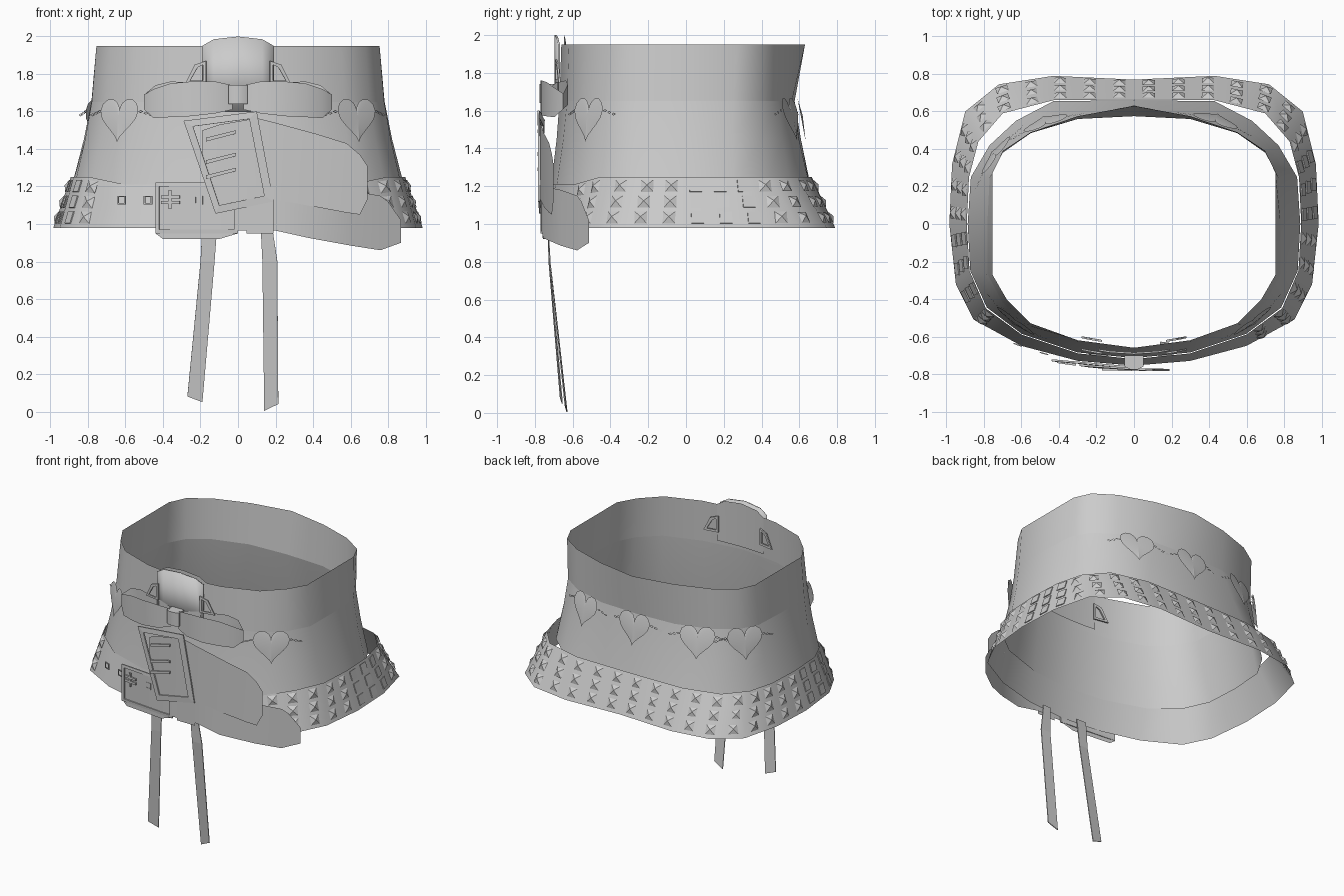
import bpy, math
from mathutils import Vector

if "Cube" in bpy.data.objects:
    bpy.data.objects.remove(bpy.data.objects["Cube"])

GREY = bpy.data.materials.new("grey_leather")
GREY.diffuse_color = (0.6, 0.6, 0.6, 1)
GREY.use_nodes = True
GREY.node_tree.nodes["Principled BSDF"].inputs["Base Color"].default_value = GREY.diffuse_color


def make(name, verts, faces, smooth=None, thick=0):
    me = bpy.data.meshes.new(name)
    me.from_pydata([tuple(v) for v in verts], [], faces)
    me.materials.append(GREY)
    ob = bpy.data.objects.new(name, me)
    bpy.context.collection.objects.link(ob)
    bpy.context.view_layer.objects.active = ob
    ob.select_set(True)
    if smooth:
        bpy.ops.object.shade_smooth_by_angle(angle=math.radians(smooth))
    if thick:
        m = ob.modifiers.new("thickness", 'SOLIDIFY')
        m.thickness, m.offset = thick, 0
    ob.select_set(False)
    return ob


def loop(half, z):
    """Mirror half an outline (back centre to front centre) into a closed loop."""
    pts = [Vector((x, y, z)) for x, y in half]
    return pts + [Vector((-p.x, p.y, z)) for p in pts[-2:0:-1]]


def loft(name, rings, smooth):
    n = len(rings[0])
    faces = [(r * n + i, r * n + n + i, r * n + n + (i + 1) % n, r * n + (i + 1) % n)
             for r in range(len(rings) - 1) for i in range(n)]
    return make(name, [p for r in rings for p in r], faces, smooth)


def on_loop(ring, t):
    n = len(ring)
    i = math.floor(t)
    return ring[i % n].lerp(ring[(i + 1) % n], t - i)


def frame(lo, hi, t, v, d=0.5):
    """Point, side tangent, up tangent and outward normal on a lofted band."""
    def at(s): return on_loop(lo, s).lerp(on_loop(hi, s), v)
    u = (at(t + d) - at(t - d)).normalized()
    w = (on_loop(hi, t) - on_loop(lo, t)).normalized()
    n = u.cross(w).normalized()
    p = at(t)
    if n.dot(Vector((p.x, p.y, 0))) < 0:
        n = -n
    return p, u, n.cross(u) if n.cross(u).z > 0 else u.cross(n), n


# Outlines of the waist piece and of the flared belt
top = loop([(0, .63), (.3, .575), (.55, .49), (.70, .39), (.755, .27), (.755, 0),
            (.755, -.27), (.68, -.40), (.55, -.53), (.3, -.62), (0, -.66)], 1.95)
mid = loop([(0, .575), (.3, .56), (.55, .485), (.70, .38), (.77, .25), (.782, 0),
            (.78, -.27), (.70, -.42), (.57, -.54), (.3, -.63), (0, -.67)], 1.65)
low = loop([(0, .66), (.43, .655), (.63, .55), (.77, .42), (.87, .25), (.887, 0),
            (.873, -.25), (.785, -.445), (.6, -.585), (.3, -.685), (0, -.715)], 1.2)
belt_top = loop([(0, .665), (.43, .66), (.70, .59), (.83, .44), (.88, .25), (.892, 0),
                 (.877, -.25), (.79, -.45), (.6, -.59), (.3, -.69), (0, -.72)], 1.25)
belt_low = loop([(0, .77), (.43, .79), (.72, .745), (.90, .60), (.97, .32), (.985, 0),
                 (.95, -.32), (.855, -.51), (.6, -.65), (.3, -.73), (0, -.755)], .98)
for p in belt_top:                      # belt dips at the front
    if p.y < -.5:
        p.z -= .04
loft("waist_band", [top, mid], 50)
loft("waist_skirt", [mid, [a.lerp(b, .45) - Vector((a.x, a.y, 0)) * .008 for a, b in zip(mid, low)], low], 50)
loft("studded_belt", [belt_low, belt_top], 50)

# Pyramid studs and flat square studs, spaced evenly round the belt
pv, pf, sv, sf = [], [], [], []
n = len(belt_low)
lens = [(belt_low[(i + 1) % n] - belt_low[i]).length for i in range(n)]
count = 38
for c in range(count):
    d, i = sum(lens) * (c + .5) / count, 0
    while d > lens[i]:
        d -= lens[i]
        i += 1
    t = i + d / lens[i]
    x, y = on_loop(belt_low, t).xy
    if y < -.3 and -.82 < x < .55:
        continue
    for r in range(3):
        p, u, w, nn = frame(belt_low, belt_top, t, .2 + .31 * r, .15)
        h = .033
        base = [p + nn * .003 + u * a * h + w * b * h for a, b in ((-1, -1), (1, -1), (1, 1), (-1, 1))]
        if c % 9 in (0, 7, 8) and y < .7:
            k = len(sv)
            sv += base
            sf.append((k, k + 1, k + 2, k + 3))
        else:
            k = len(pv)
            pv += base + [p + nn * .02]
            pf += [(k + j, k + (j + 1) % 4, k + 4) for j in range(4)]
make("pyramid_studs", pv, pf)
make("square_studs", sv, sf, thick=.006)

# Thin hearts with short runs of chain on each side
for t in (1.45, 0, 18.4, 16.8, 7.65, 12.35):
    p, u, w, nn = frame(low, mid, t, .82)
    p = p + nn * .018
    ring = []
    for k in range(24):
        a = k * math.tau / 24
        hx = math.sin(a) ** 3
        hz = (13 * math.cos(a) - 5 * math.cos(2 * a) - 2 * math.cos(3 * a) - math.cos(4 * a)) / 16
        ring.append(p + u * hx * .125 + w * hz * .13)
    make("heart", ring + [p + nn * .01], [(k, (k + 1) % 24, 24) for k in range(24)], 40)
    for s in (-1, 1):
        for k in range(3):
            q = p + u * s * (.135 + k * .03) + w * (.03 - k * .008) - nn * (.008 + .008 * k)
            pts = [q + u * a * m + w * b * m for m in (1, .55)
                   for a, b in ((.018, 0), (0, .008), (-.018, 0), (0, -.008))]
            make("chain_link", pts, [(j, (j + 1) % 4, 4 + (j + 1) % 4, 4 + j) for j in range(4)])


def strip(name, pairs, y, smooth=30, thick=0):
    """Strap from (x, top z, bottom z) stations on a curved front."""
    v = []
    for x, a, b in pairs:
        v += [(x, y(x), a), (x, y(x), b)]
    return make(name, v, [(2 * i, 2 * i + 1, 2 * i + 3, 2 * i + 2) for i in range(len(pairs) - 1)], smooth, thick)


def outline(name, outer, inner, y, thick=.01):
    """Flat ring such as a buckle frame, from matching outlines."""
    k = len(outer)
    return make(name, [(x, y(x), z) for x, z in outer + inner],
                [(i, (i + 1) % k, k + (i + 1) % k, k + i) for i in range(k)], None, thick)


def rect(x0, x1, z0, z1):
    return [(x0, z0), (x1, z0), (x1, z1), (x0, z1)]


# Lower belt: flap behind its buckle, loose tip, keeper and holes
def front(x): return -.76 + .2 * x * x
strip("belt_flap", [(-.44, 1.2, .95), (-.4, 1.21, .92), (-.1, 1.22, .92), (0, 1.22, .95)], front)
strip("belt_tip", [(0, 1.22, .965), (.2, 1.22, .965), (.38, 1.2, .925), (.6, 1.18, .885),
                   (.76, 1.15, .86), (.80, 1.12, .875), (.87, 1.02, .9)],
      lambda x: -.77 + .1 * x * x + (.40 * max(0, x - .42)))
strip("belt_keeper", [(.045, 1.2, .95), (.19, 1.2, .95)], lambda x: -.775)
outline("belt_buckle", rect(-.44, 0, .95, 1.22), rect(-.42, -.02, .97, 1.2), lambda x: front(x) - .005)
for z in (1.115, 1.145):
    strip("belt_prong", [(-.41, z + .008, z - .008), (-.31, z + .008, z - .008)], lambda x: front(x) - .01, None, .01)
strip("prong_bar", [(-.37, 1.18, 1.08), (-.355, 1.18, 1.08)], lambda x: front(x) - .01, None, .01)
for x in (-.62, -.48, -.21):
    outline("eyelet", rect(x - .022, x + .022, 1.105, 1.15), rect(x - .015, x + .015, 1.112, 1.143),
            lambda a: -.76 + .3 * a * a, .006)

# Wide slanted strap with its own buckle frame and prongs
strip("wide_strap", [(-.19, 1.50, 1.30), (-.1, 1.53, 1.09), (.1, 1.565, 1.12), (.2, 1.54, 1.13),
                     (.42, 1.48, 1.09), (.58, 1.43, 1.06), (.65, 1.37, 1.05), (.69, 1.31, 1.13)],
      lambda x: -.775 + .2 * (x - .08) ** 2)
outline("wide_buckle", [(-.29, 1.55), (-.12, 1.055), (.19, 1.12), (.1, 1.60)],
        [(-.24, 1.52), (-.1, 1.10), (.14, 1.15), (.06, 1.56)], lambda x: -.78 + .2 * (x - .08) ** 2)
for z in (1.46, 1.34, 1.26):
    make("wide_prong", [(-.17, -.775, z - .02), (-.17, -.775, z), (-.01, -.78, z + .04), (-.01, -.78, z + .022)],
         [(0, 1, 2, 3)], None, .01)

# Upper tab folded over the waist edge, with small buckle arms
tab = [(-.19, 1.95, 1.6), (-.13, 1.985, 1.6), (0, 2, 1.6), (.13, 1.985, 1.6), (.19, 1.95, 1.6)]
strip("upper_tab", tab, lambda x: -.69 + .5 * x * x, 30, .01)
strip("inner_tab", [(x, a, 1.68) for x, a, b in tab], lambda x: -.645 + .3 * x * x, 30)
for s in (-1, 1):
    for y0 in (-.70, -.635):
        outline("tab_buckle", [(s * a, b) for a, b in ((.17, 1.75), (.17, 1.87), (.23, 1.85), (.28, 1.75))],
                [(s * a, b) for a, b in ((.185, 1.765), (.185, 1.85), (.215, 1.835), (.255, 1.765))],
                lambda x: y0 + .4 * x * x)
    # Bow loop: front ribbon bulges out, ends curl back to the waist
    path = [(.03, -.74, 1.61, 1.74), (.12, -.77, 1.59, 1.76), (.25, -.765, 1.575, 1.76), (.36, -.735, 1.57, 1.75),
            (.45, -.695, 1.565, 1.72), (.5, -.65, 1.61, 1.69), (.44, -.625, 1.63, 1.74), (.36, -.635, 1.65, 1.76),
            (.15, -.685, 1.65, 1.75), (.03, -.71, 1.63, 1.73)]
    v = [q for x, y, a, b in path for q in ((s * x, y, a), (s * x, y, b))]
    make("bow_loop", v, [(2 * i, 2 * i + 2, 2 * i + 3, 2 * i + 1) for i in range(len(path) - 1)], 50)
v = [(x, y, z) for z in (1.64, 1.74) for x, y in ((-.05, -.70), (-.05, -.76), (-.02, -.775), (.02, -.775), (.05, -.76), (.05, -.70))]
make("bow_knot", v, [(i, (i + 1) % 6, 6 + (i + 1) % 6, 6 + i) for i in range(6)] + [tuple(range(6)), tuple(range(6, 12))], 40)

# Two hanging ribbon tails
make("left_tail", [(-.19, -.73, 1.0), (-.11, -.73, 1.0), (-.2, -.725, .8), (-.125, -.72, .8),
                   (-.27, -.665, .08), (-.19, -.655, .05)], [(0, 1, 3, 2), (2, 3, 5, 4)], None, .006)
make("right_tail", [(.12, -.73, 1.0), (.18, -.73, 1.0), (.13, -.72, .8), (.21, -.72, .8),
                    (.14, -.63, .004), (.215, -.64, .04)], [(0, 1, 3, 2), (2, 3, 5, 4)], None, .006)
